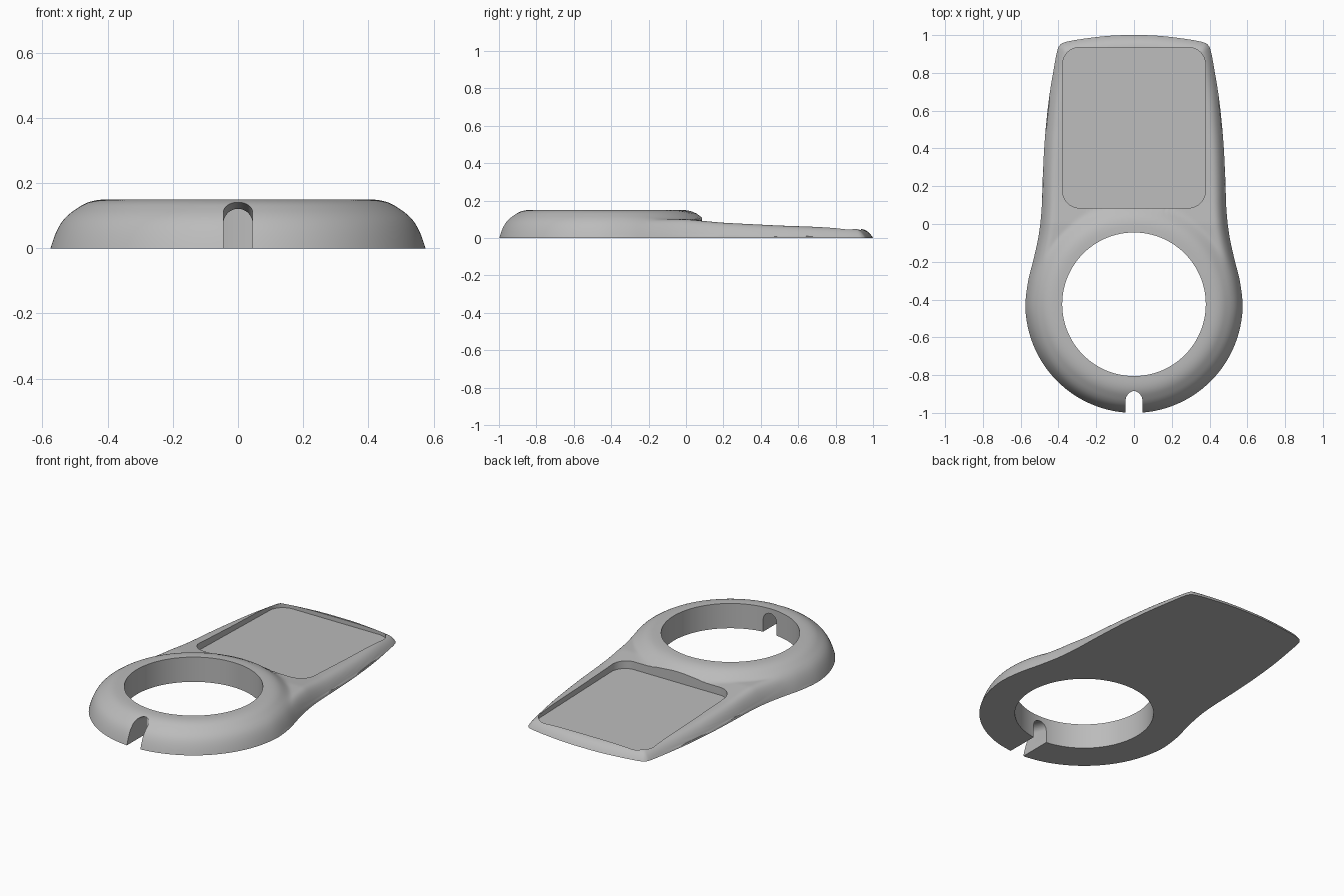
import bpy, bmesh, math
from mathutils import Vector, kdtree

cube = bpy.data.objects.get("Cube")
if cube:
    bpy.data.objects.remove(cube, do_unlink=True)

CENTRE = Vector((0, -0.425))      # centre of the round opening
HOLE, OUTER, TOP = 0.38, 0.575, 0.15
ROWS, STEPS, FINE = 48, 6, 4

grey = bpy.data.materials.new("plain grey")
grey.use_nodes = True
grey.diffuse_color = (0.5, 0.5, 0.5, 1)
grey.node_tree.nodes["Principled BSDF"].inputs["Base Color"].default_value = (0.5, 0.5, 0.5, 1)


def make_object(name, bm):
    bmesh.ops.recalc_face_normals(bm, faces=bm.faces)
    mesh = bpy.data.meshes.new(name)
    bm.to_mesh(mesh)
    bm.free()
    mesh.materials.append(grey)
    obj = bpy.data.objects.new(name, mesh)
    bpy.context.collection.objects.link(obj)
    return obj


def bridge(bm, a, b):
    for i in range(len(a)):
        j = (i + 1) % len(a)
        bm.faces.new((a[i], a[j], b[j], b[i]))


def prism(name, lower, upper):
    """Closed solid between two matching loops of points."""
    bm = bmesh.new()
    a = [bm.verts.new(p) for p in lower]
    b = [bm.verts.new(p) for p in upper]
    bridge(bm, a, b)
    bm.faces.new(a)
    bm.faces.new(b)
    return make_object(name, bm)


def smooth_loop(points, count):
    """Closed Catmull-Rom curve through the points."""
    out, n = [], len(points)
    for i in range(n):
        p0, p1, p2, p3 = (points[(i + k) % n] for k in (-1, 0, 1, 2))
        for s in range(count):
            t = s / count
            out.append(0.5 * (2 * p1 + (p2 - p0) * t
                              + (2 * p0 - 5 * p1 + 4 * p2 - p3) * t ** 2
                              + (3 * p1 - p0 - 3 * p2 + p3) * t ** 3))
    return out


# Outline: round front, waisted shoulders, tapering rear plate
half = [CENTRE + OUTER * Vector((math.cos(a), math.sin(a)))
        for a in (math.radians(d) for d in range(-90, 1, 10))]
half += [Vector(p) for p in (
    (0.56, -0.3), (0.53, -0.18), (0.503, -0.05), (0.489, 0.08), (0.483, 0.25),
    (0.472, 0.45), (0.452, 0.65), (0.425, 0.82), (0.408, 0.91), (0.394, 0.945),
    (0.36, 0.964), (0.25, 0.983), (0.12, 0.997), (0, 1))]
mirrored = [Vector((-p.x, p.y)) for p in reversed(half[1:-1])]
fine = smooth_loop(half + mirrored, STEPS * FINE)
outline = fine[::FINE]

tree = kdtree.KDTree(len(fine))
for i, p in enumerate(fine):
    tree.insert(p.to_3d(), i)
tree.balance()

PLATE = ((0.0, 0.1), (0.1, 0.09), (0.2, 0.081), (0.5, 0.066), (0.8, 0.056), (1.0, 0.046))


def plate_height(y):
    y = max(0.0, min(y, 1.0))
    for (y0, z0), (y1, z1) in zip(PLATE, PLATE[1:]):
        if y <= y1:
            return z0 + (z1 - z0) * (y - y0) / (y1 - y0)


def height(p):
    """Ring dome blended with the thin plate, both rounded to the rim."""
    d = tree.find(p.to_3d())[2]
    edge = 1 - max(0, 1 - d / 0.085) ** 3
    plate = plate_height(p.y) * edge
    r = max(0, ((p - CENTRE).length - HOLE - 0.005) / (OUTER - HOLE - 0.005))
    dome = TOP * max(0, 1 - r ** 3)
    k = 0.001 + 0.03 * edge
    blend = max(k - abs(dome - plate), 0) / k
    return max(dome, plate) + blend ** 2 * k / 4 * edge


# Body: loops running from the opening to the rim, closed underneath
bm = bmesh.new()
inner = [CENTRE + (p - CENTRE).normalized() * HOLE for p in outline]
loops = [[bm.verts.new((p.x, p.y, 0)) for p in inner]]
for row in range(ROWS + 1):
    t = 1 - (1 - row / ROWS) ** 1.6
    ring = []
    for a, b in zip(inner, outline):
        p = a.lerp(b, t)
        ring.append(bm.verts.new((p.x, p.y, 0 if row == ROWS else height(p))))
    loops.append(ring)
for a, b in zip(loops, loops[1:] + loops[:1]):
    bridge(bm, a, b)
body = make_object("holder_body", bm)

# Recess: rounded rectangle with a gently sloping floor
corner, cy = 0.09, 0.51
rect = []
for k, (sx, sy) in enumerate(((1, 1), (-1, 1), (-1, -1), (1, -1))):
    for s in range(13):
        a = math.pi / 2 * (k + s / 12)
        rect.append((sx * (0.378 - corner) + corner * math.cos(a),
                     cy + sy * (0.425 - corner) + corner * math.sin(a)))
recess = prism("recess_cutter",
               [(x, y, 0.044 - 0.022 * (y - 0.085) / 0.85) for x, y in rect],
               [(x, y, 0.3) for x, y in rect])

# Cable slot: arched channel through the front of the ring
arch = [(0.045, -0.1)]
arch += [(0.045 * math.cos(math.pi * s / 16), 0.045 * math.sin(math.pi * s / 16))
         for s in range(17)] + [(-0.045, -0.1)]


def slot_loop(y, spring):
    return [(x, y, -0.05 if z < -0.05 else spring + z) for x, z in arch]


slot = prism("slot_cutter", slot_loop(-0.7, 0.05), slot_loop(-1.1, 0.15))

# Cut the recess and slot, then smooth everything but the crisp edges
bpy.ops.object.select_all(action="DESELECT")
bpy.context.view_layer.objects.active = body
body.select_set(True)
for cutter in (recess, slot):
    cutter.hide_render = True
    mod = body.modifiers.new(cutter.name, "BOOLEAN")
    mod.operation = "DIFFERENCE"
    mod.solver = "EXACT"
    mod.object = cutter
    bpy.ops.object.modifier_apply(modifier=mod.name)
    bpy.data.objects.remove(cutter, do_unlink=True)
bpy.ops.object.shade_smooth_by_angle(angle=math.radians(35))
